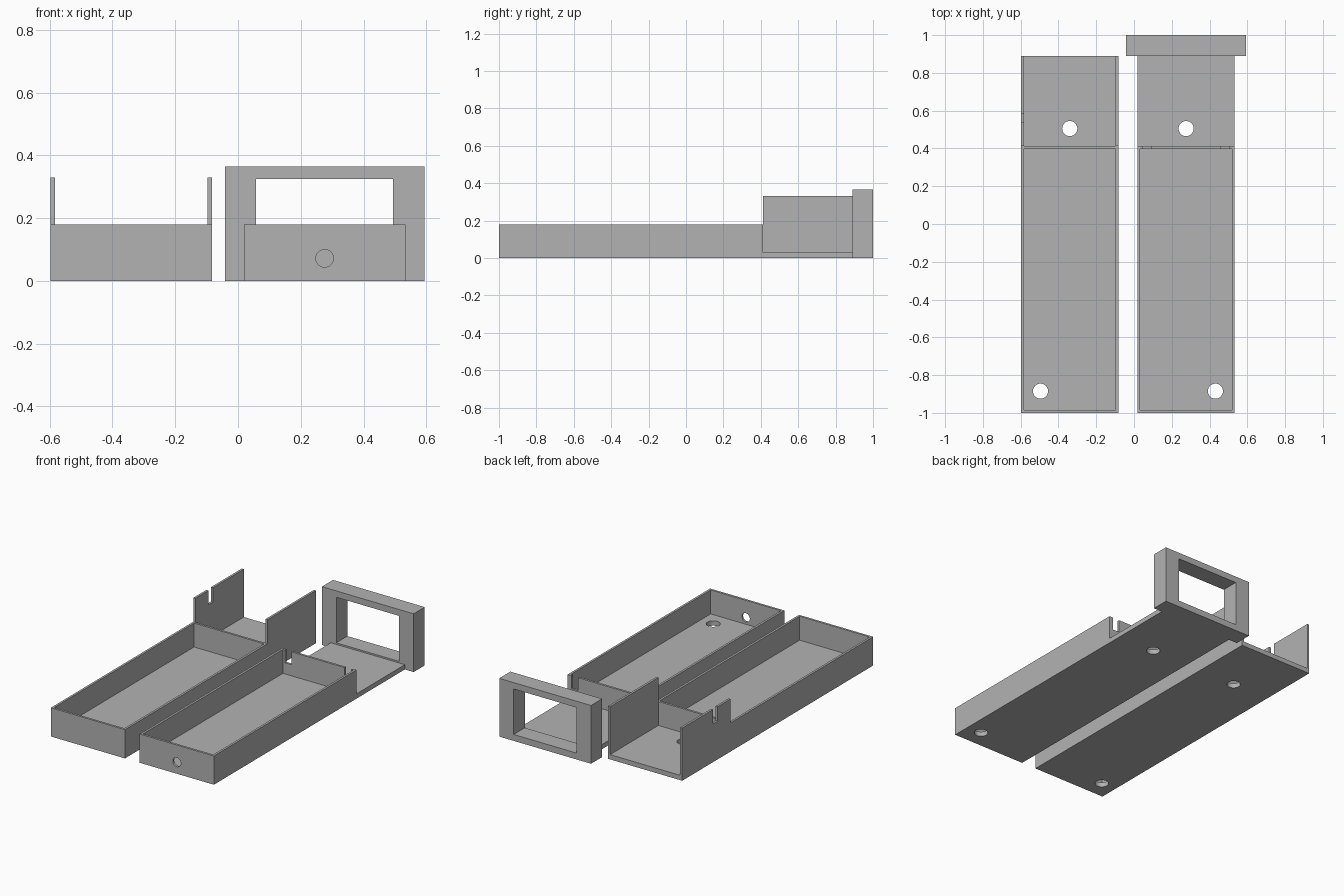
import bpy, bmesh
from mathutils import Matrix, Vector

old = bpy.data.objects.get("Cube")
if old:
    bpy.data.objects.remove(old, do_unlink=True)

grey = bpy.data.materials.new("matte grey")
grey.use_nodes = True
colour = (0.45, 0.45, 0.45, 1)
grey.diffuse_color = colour
grey.node_tree.nodes["Principled BSDF"].inputs["Base Color"].default_value = colour

WALL, FLOOR, RIM, TALL = 0.014, 0.03, 0.18, 0.33
FRONT, DIVIDER, BACK = -1.0, 0.412, 0.89
WIDTH = 0.514
OVER = 0.1  # how far cutters reach past a surface


def to_object(bm, name):
    mesh = bpy.data.meshes.new(name)
    bm.to_mesh(mesh)
    bm.free()
    obj = bpy.data.objects.new(name, mesh)
    bpy.context.collection.objects.link(obj)
    mesh.materials.append(grey)
    return obj


def box(name, x, y, z):
    """Box from (low, high) pairs."""
    bm = bmesh.new()
    lo, hi = Vector((x[0], y[0], z[0])), Vector((x[1], y[1], z[1]))
    size = Matrix.Diagonal((*(hi - lo), 1))
    bmesh.ops.create_cube(bm, size=1, matrix=Matrix.Translation((lo + hi) / 2) @ size)
    return to_object(bm, name)


def hole(centre, radius, axis="Z"):
    """Round cutter through a wall or floor."""
    bm = bmesh.new()
    turn = Matrix.Rotation(1.5707963, 4, "X") if axis == "Y" else Matrix()
    bmesh.ops.create_cone(bm, cap_ends=True, segments=40, radius1=radius, radius2=radius,
                          depth=0.1, matrix=Matrix.Translation(centre) @ turn)
    return to_object(bm, "hole_cutter")


def carve(obj, cutters):
    """Subtract the cutters, bake the result and remove them."""
    for cutter in cutters:
        cutter.hide_render = True
        mod = obj.modifiers.new("cut", "BOOLEAN")
        mod.operation, mod.solver, mod.object = "DIFFERENCE", "EXACT", cutter
    graph = bpy.context.evaluated_depsgraph_get()
    mesh = bpy.data.meshes.new_from_object(obj.evaluated_get(graph))
    obj.modifiers.clear()
    obj.data = mesh
    for cutter in cutters:
        bpy.data.objects.remove(cutter, do_unlink=True)


def tray_pocket(x0, x1):
    return box("pocket_cutter", (x0 + WALL, x1 - WALL),
               (FRONT + WALL, DIVIDER - WALL), (FLOOR, TALL + OVER))


# Tray with tall rear side walls and an open back
x0, x1 = -0.597, -0.597 + WIDTH
mid = (x0 + x1) / 2
walled_tray = box("walled_tray", (x0, x1), (FRONT, BACK), (0, TALL))
carve(walled_tray, [
    box("rim_cutter", (x0 - OVER, x1 + OVER), (FRONT - OVER, DIVIDER), (RIM, TALL + OVER)),
    tray_pocket(x0, x1),
    box("bay_cutter", (x0 + WALL, x1 - WALL), (DIVIDER, BACK + OVER), (FLOOR, TALL + OVER)),
    box("slot_cutter", (x0 - OVER, x0 + WALL + OVER), (0.54, 0.585), (0.24, TALL + OVER)),
    hole((mid, 0.505, 0), 0.04),
    hole((mid - 0.155, -0.885, 0), 0.04),
])

# Tray with a bare rear shelf and a slotted divider
x0, x1 = 0.019, 0.019 + WIDTH
mid = (x0 + x1) / 2
shelf_tray = box("shelf_tray", (x0, x1), (FRONT, BACK), (0, RIM))
slots = [box("slot_cutter", (mid + s * 0.207 - 0.022, mid + s * 0.207 + 0.022),
             (DIVIDER - WALL - 0.05, DIVIDER + 0.05), (0.1, RIM + OVER)) for s in (-1, 1)]
carve(shelf_tray, [
    tray_pocket(x0, x1),
    box("shelf_cutter", (x0 - OVER, x1 + OVER), (DIVIDER, BACK + OVER), (FLOOR, RIM + OVER)),
    *slots,
    hole((mid, 0.505, 0), 0.04),
    hole((mid + 0.155, -0.885, 0), 0.04),
    hole((mid, FRONT, 0.072), 0.028, "Y"),
])

# Upright window frame at the end of the shelf
end_frame = box("end_frame", (mid - 0.318, mid + 0.318), (BACK, 1.0), (0, 0.365))
carve(end_frame, [
    box("window_cutter", (mid - 0.218, mid + 0.218), (BACK - OVER, 1 + OVER), (0.04, 0.325)),
])
